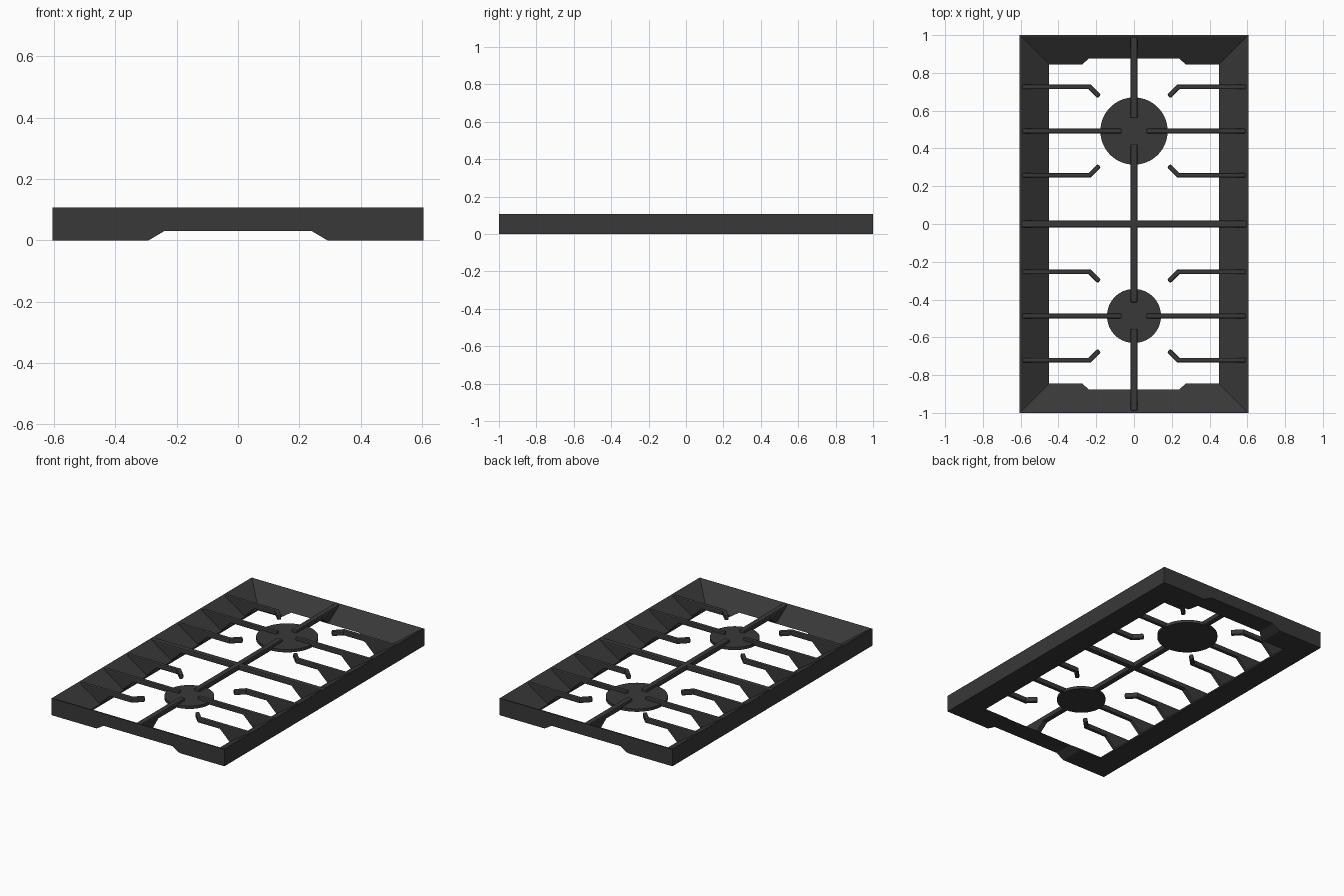
import bpy, bmesh, math
from mathutils import Vector

if "Cube" in bpy.data.objects:
    bpy.data.objects.remove(bpy.data.objects["Cube"])

TOP = 0.107      # top of frame and bars
UNDER = 0.074    # underside of the slim part of each bar
iron = bpy.data.materials.new("cast_iron")
iron.diffuse_color = (0.04, 0.04, 0.04, 1)
iron.use_nodes = True
iron.node_tree.nodes["Principled BSDF"].inputs["Base Color"].default_value = iron.diffuse_color


def finish(name, bm):
    bmesh.ops.recalc_face_normals(bm, faces=bm.faces)
    mesh = bpy.data.meshes.new(name)
    bm.to_mesh(mesh)
    bm.free()
    mesh.materials.append(iron)
    obj = bpy.data.objects.new(name, mesh)
    bpy.context.collection.objects.link(obj)
    return obj


def loft(name, rings, closed=False):
    """Skin four-cornered sections; closed joins the last to the first."""
    bm = bmesh.new()
    vs = [[bm.verts.new(p) for p in r] for r in rings]
    n = len(vs)
    for i in range(n if closed else n - 1):
        a, b = vs[i], vs[(i + 1) % n]
        for k in range(4):
            j = (k + 1) % 4
            bm.faces.new((a[k], a[j], b[j], b[k]))
    if not closed:
        bm.faces.new(vs[0])
        bm.faces.new(vs[-1])
    return finish(name, bm)


def bar(name, path, width):
    """Flat-topped bar along (x, y, underside z) points with mitred bends."""
    pts = [Vector(p[:2]) for p in path]
    rings = []
    for i, p in enumerate(pts):
        d1 = (pts[i] - pts[i - 1]).normalized() if i else (pts[1] - pts[0]).normalized()
        d2 = (pts[i + 1] - pts[i]).normalized() if i < len(pts) - 1 else d1
        t = (d1 + d2).normalized()
        off = Vector((-t.y, t.x)) * (width / 2 / t.dot(d1))
        l, r, z = p + off, p - off, path[i][2]
        rings.append([(l.x, l.y, TOP), (r.x, r.y, TOP), (r.x, r.y, z), (l.x, l.y, z)])
    obj = loft(name, rings)
    bev = obj.modifiers.new("soft_edges", "BEVEL")
    bev.width, bev.segments = 0.007, 2
    bev.limit_method, bev.angle_limit = "ANGLE", math.radians(50)
    return obj


# Frame: one wedge-shaped section carried round the four mitred corners
section = [(0, 0), (0, TOP), (0.008, TOP), (0.155, 0.01)]
inner_foot = (0.155, 0)
bm = bmesh.new()
profile = section + [inner_foot]
corners = [[bm.verts.new((sx * (0.605 - d), sy * (1 - d), z)) for d, z in profile]
           for sx, sy in ((-1, -1), (1, -1), (1, 1), (-1, 1))]
for i in range(4):
    a, b = corners[i], corners[(i + 1) % 4]
    for k in range(5):
        j = (k + 1) % 5
        bm.faces.new((a[k], a[j], b[j], b[k]))
frame = finish("frame", bm)

# Relief under the front and back rails
cutter = loft("rail_relief_cutter", [
    [(-0.325, y, -0.02), (0.325, y, -0.02), (0.24, y, 0.03), (-0.24, y, 0.03)]
    for y in (-1.2, 1.2)])
cutter.hide_render = True
cutter.hide_viewport = True
cut = frame.modifiers.new("rail_relief", "BOOLEAN")
cut.operation, cut.object, cut.solver = "DIFFERENCE", cutter, "EXACT"

# Side fingers, mirrored left and right around each burner
for label, cy, radius in (("back", 0.492, 0.178), ("front", -0.487, 0.143)):
    for side, s in (("left", -1), ("right", 1)):
        def root(y):
            return [(s * 0.592, y, 0.01), (s * 0.452, y, 0.01), (s * 0.385, y, UNDER)]
        bar(f"{label}_{side}_middle_finger", root(cy) + [(s * 0.065, cy, UNDER)], 0.025)
        for place, v in (("rear", 1), ("fore", -1)):
            y = cy + v * 0.234
            bar(f"{label}_{side}_{place}_finger",
                root(y) + [(s * 0.235, y, UNDER), (s * 0.184, y - v * 0.051, UNDER)], 0.025)

    # Burner disc
    bm = bmesh.new()
    bmesh.ops.create_cone(bm, cap_ends=True, segments=64, radius1=radius,
                          radius2=radius, depth=0.018)
    bmesh.ops.translate(bm, verts=bm.verts, vec=(0, cy, 0.081))
    disc = finish(f"{label}_burner_disc", bm)
    bpy.context.view_layer.objects.active = disc
    disc.select_set(True)
    bpy.ops.object.shade_smooth_by_angle(angle=math.radians(30))
    disc.select_set(False)

# Cross bar and lengthwise spine
bar("cross_bar", [(-0.6, 0, 0.01), (-0.452, 0, 0.01), (-0.385, 0, UNDER),
                  (0.385, 0, UNDER), (0.452, 0, 0.01), (0.6, 0, 0.01)], 0.036)
bar("spine_middle", [(0, -0.415, UNDER), (0, 0.422, UNDER)], 0.036)
for label, s, tip in (("back", 1, 0.56), ("front", -1, 0.555)):
    bar(f"spine_{label}", [(0, s * 0.99, 0.032), (0, s * 0.878, 0.032),
                           (0, s * 0.82, UNDER), (0, s * tip, UNDER)], 0.036)
